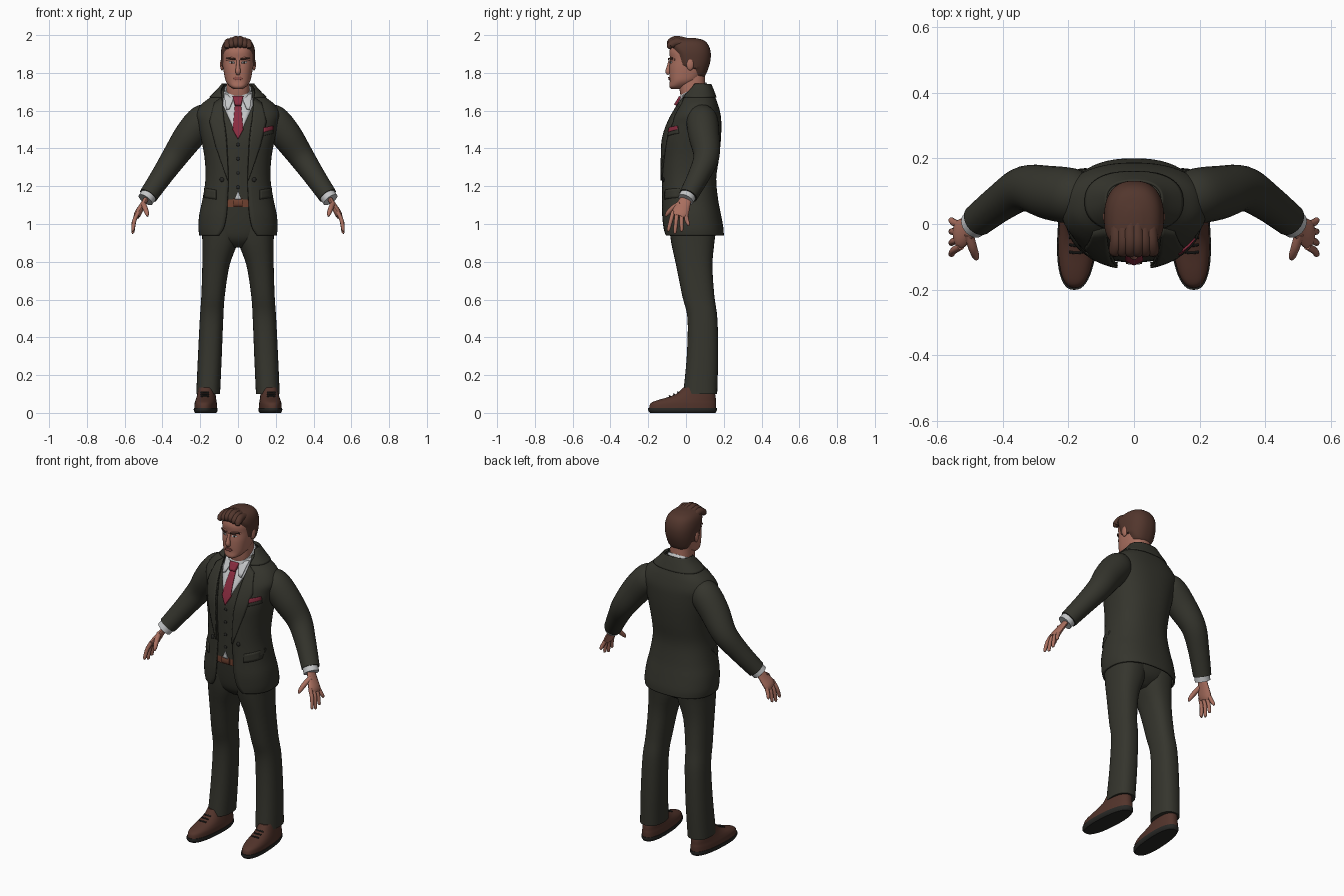
import bpy, bmesh, math
from mathutils import Vector

cube = bpy.data.objects.get("Cube")
if cube:
    bpy.data.objects.remove(cube)


def material(name, *rgb):
    m = bpy.data.materials.new(name)
    m.use_nodes = True
    m.diffuse_color = (*rgb, 1)
    node = next(n for n in m.node_tree.nodes if n.type == 'BSDF_PRINCIPLED')
    node.inputs["Base Color"].default_value = (*rgb, 1)
    return m


SUIT = material("dark olive cloth", .035, .035, .026)
SHIRT = material("shirt white", .55, .56, .57)
TIE = material("crimson silk", .25, .025, .05)
SKIN = material("skin", .4, .16, .115)
LIP = material("lip", .3, .09, .075)
HAIR = material("brown hair", .085, .037, .026)
LEATHER = material("brown leather", .085, .034, .024)
BELT = material("tan leather", .17, .055, .03)
DARK = material("near black", .02, .02, .018)


def build(name, verts, faces, mat, mirror=False, solid=0):
    """Make a smooth mesh object, optionally thickened and mirrored."""
    me = bpy.data.meshes.new(name)
    me.from_pydata(verts, [], faces)
    bm = bmesh.new()
    bm.from_mesh(me)
    bmesh.ops.recalc_face_normals(bm, faces=bm.faces)
    bm.to_mesh(me)
    bm.free()
    me.materials.append(mat)
    me.shade_smooth()
    me.set_sharp_from_angle(angle=math.radians(45))
    ob = bpy.data.objects.new(name, me)
    bpy.context.scene.collection.objects.link(ob)
    if solid:
        s = ob.modifiers.new("thickness", 'SOLIDIFY')
        s.thickness, s.offset = solid, 0
    if mirror:
        ob.modifiers.new("mirror", 'MIRROR').use_mirror_merge = False
    return ob


def spline(rows, steps=4):
    out, last = [], len(rows) - 1
    for i in range(last):
        pts = rows[max(i - 1, 0)], rows[i], rows[i + 1], rows[min(i + 2, last)]
        for k in range(steps):
            t = k / steps
            out.append([b + t / 2 * (c - a + t * (2 * a - 5 * b + 4 * c - d
                        + t * (3 * (b - c) + d - a))) for a, b, c, d in zip(*pts)])
    return out + [list(rows[-1])]


def skin_rings(name, rings, mat, closed=True, **kw):
    n = len(rings[0])
    verts = [p for r in rings for p in r]
    faces = [(i * n + k, i * n + (k + 1) % n, (i + 1) * n + (k + 1) % n, (i + 1) * n + k)
             for i in range(len(rings) - 1) for k in range(n if closed else n - 1)]
    if closed:
        faces += [tuple(range(n)), tuple(range(len(verts) - n, len(verts)))]
    return build(name, verts, faces, mat, **kw)


POWER = 2.4


def bend(v):
    return math.copysign(abs(v) ** (2 / POWER), v)


def loft(name, rows, mat, n=48, gap=False, tilt=0, warp=None, **kw):
    """Rows are height, half width, front, back, and front gap or centre x."""
    rings = []
    for z, w, f, b, e in spline(rows):
        cy, ry = (f + b) / 2, (b - f) / 2
        t0 = math.asin(min(e / w, 1) ** (POWER / 2)) if gap else 0
        ring = []
        for k in range(n + 1 if gap else n):
            t = t0 + (math.tau - 2 * t0) * k / n
            x, dy = w * bend(math.sin(t)), -ry * bend(math.cos(t))
            p = Vector((x + (0 if gap else e), cy + dy, z + tilt * dy))
            ring.append(warp(p) if warp else p)
        rings.append(ring)
    return skin_rings(name, rings, mat, closed=not gap, **kw)


def tube(name, path, mat, flat=1, ref=(0, 1, 0), n=16, **kw):
    """Sweep a circle along x, y, z, radius points; flat squashes it across ref."""
    pts, rings = spline(path, 5), []
    for i, p in enumerate(pts):
        a, b = pts[max(i - 1, 0)], pts[min(i + 1, len(pts) - 1)]
        d = (Vector(b[:3]) - Vector(a[:3])).normalized()
        side = Vector(ref) - d * d.dot(Vector(ref))
        side.normalize()
        up = d.cross(side) * flat
        rings.append([Vector(p[:3]) + p[3] * (side * math.cos(math.tau * k / n)
                      + up * math.sin(math.tau * k / n)) for k in range(n)])
    return skin_rings(name, rings, mat, **kw)


def ellipsoid(name, loc, size, mat, **kw):
    half = [math.pi * (i + .05) / 10.1 for i in range(11)]
    rings = [[Vector((loc[0] + size[0] * math.sin(a) * math.cos(math.tau * k / 16),
                      loc[1] + size[1] * math.sin(a) * math.sin(math.tau * k / 16),
                      loc[2] + size[2] * math.cos(a))) for k in range(16)] for a in half]
    return skin_rings(name, rings, mat, **kw)


def front_y(rows, x, z):
    rows = spline(rows)
    lo, hi = next(((a, b) for a, b in zip(rows, rows[1:]) if b[0] >= z), rows[-2:])
    t = max(0, min(1, (z - lo[0]) / (hi[0] - lo[0])))
    w, f, b = (lo[i] + t * (hi[i] - lo[i]) for i in (1, 2, 3))
    return (f + b) / 2 - (b - f) / 2 * (1 - min(abs(x) / w, 1) ** POWER) ** (1 / POWER)


def patch(name, left, right, rows, mat, off=.004, solid=.006, **kw):
    """Thin plate between two x, z edge lines, laid on the front of a loft."""
    grid = []
    for i in range(len(left) - 1):
        for k in range(5 if i == len(left) - 2 else 4):
            l, r = (Vector(e[i]).lerp(Vector(e[i + 1]), k / 4) for e in (left, right))
            row = [l.lerp(r, j / 6) for j in range(7)]
            grid.append([Vector((p.x, front_y(rows, p.x, p.y) - off, p.y)) for p in row])
    return skin_rings(name, grid, mat, closed=False, solid=solid, **kw)


def both(edge):
    return [(-x, z) for x, z in edge], edge


# Jacket shell, open at the front
coat = [(.94, .2, -.115, .195, .1), (.98, .205, -.12, .193, .075), (1.05, .2, -.125, .18, .06),
        (1.13, .183, -.125, .165, .055), (1.24, .167, -.125, .155, .05),
        (1.35, .172, -.125, .17, .055), (1.45, .19, -.12, .18, .06),
        (1.53, .207, -.095, .182, .07), (1.58, .217, -.07, .178, .08),
        (1.63, .19, -.04, .165, .085), (1.67, .14, -.015, .15, .085),
        (1.71, .1, .005, .135, .09), (1.74, .075, .03, .122, .074)]
loft("jacket", coat, SUIT, gap=True, solid=.01)
loft("jacket_collar", [(z, w + .008, f - .008, b + .008, g) for z, w, f, b, g in coat[-3:]],
     SUIT, gap=True, solid=.008)
patch("lapel", [(.085, 1.67), (.075, 1.56), (.06, 1.42), (.05, 1.24)],
      [(.125, 1.64), (.15, 1.54), (.12, 1.42), (.055, 1.23)], coat, SUIT, .009, .008, mirror=True)
patch("pocket_flap", [(.115, 1.18), (.115, 1.13)], [(.175, 1.19), (.178, 1.14)],
      coat, SUIT, .008, .009, mirror=True)
patch("breast_pocket", [(.13, 1.495), (.13, 1.465)], [(.185, 1.51), (.185, 1.48)],
      coat, SUIT, .007, .008)
patch("pocket_square", [(.135, 1.51), (.135, 1.485)], [(.185, 1.52), (.185, 1.5)],
      coat, TIE, .011, .006)
ellipsoid("jacket_button", (.085, front_y(coat, .085, 1.235) - .006, 1.235),
          (.012, .006, .012), DARK, mirror=True)

# Waistcoat, shirt front and tie
vest = [(z, w - .015, f + .008, b - .015, 0) for z, w, f, b, g in coat[3:-1]]
loft("waistcoat", vest, SUIT)
patch("shirt_front", *both([(.001, 1.45), (.035, 1.53), (.08, 1.63), (.075, 1.7)]), vest, SHIRT)
patch("shirt_hem", *both([(.001, 1.17), (.018, 1.13)]), vest, SHIRT)
patch("tie_blade", *both([(.001, 1.45), (.028, 1.5), (.015, 1.64)]), vest, TIE, .01, .008)
patch("tie_knot", *both([(.016, 1.628), (.028, 1.672)]), vest, TIE, .022, .02)
patch("shirt_collar_wing", [(.018, 1.675), (.045, 1.61)], [(.075, 1.69), (.062, 1.605)],
      vest, SHIRT, .014, .008, mirror=True)
loft("shirt_collar", [(1.68, .082, -.035, .12, 0), (1.7, .075, -.033, .114, 0),
                      (1.717, .069, -.028, .106, 0)], SHIRT, tilt=.5)
for i in range(4):
    z = 1.42 - i * .075
    ellipsoid(f"waistcoat_button_{i + 1}", (0, front_y(vest, 0, z) - .002, z),
              (.009, .005, .009), DARK)

# Trousers and belt
loft("trouser_leg", [(.1, .063, -.015, .165, .158), (.3, .063, .004, .17, .149),
                     (.5, .062, .008, .166, .14), (.62, .062, -.02, .15, .132),
                     (.78, .072, -.052, .14, .117), (.9, .093, -.078, .15, .096),
                     (1., .098, -.09, .16, .09), (1.11, .085, -.1, .14, .08)],
     SUIT, n=32, mirror=True)
loft("trouser_seat", [(.875, .03, -.03, .09, 0), (.92, .14, -.075, .145, 0),
                      (1., .18, -.095, .165, 0), (1.11, .165, -.108, .145, 0)], SUIT)
loft("belt", [(1.09, .166, -.113, .148, 0), (1.115, .167, -.114, .148, 0),
              (1.14, .166, -.114, .148, 0)], BELT)
tube("belt_buckle", [(-.025, -.114, 1.115, .008), (.025, -.114, 1.115, .008)], BELT, 2.7)

# Sleeves and cuffs
tube("sleeve", [(.14, .08, 1.57, .06), (.185, .085, 1.55, .083), (.255, .095, 1.47, .082),
                (.332, .108, 1.36, .069), (.4, .07, 1.26, .058), (.475, .012, 1.15, .05)],
     SUIT, n=28, mirror=True)
tube("shirt_cuff", [(.46, .02, 1.17, .043), (.49, -.002, 1.128, .043)], SHIRT, n=24, mirror=True)

# Hands
tube("palm", [(.48, .004, 1.145, .028), (.505, -.014, 1.1, .037), (.528, -.03, 1.06, .045),
              (.537, -.037, 1.04, .038)], SKIN, .42, mirror=True)
for i, (y, tip, z) in enumerate([(-.068, -.092, .962), (-.046, -.058, .95),
                                 (-.024, -.023, .96), (-.003, .012, .99)]):
    tube(f"finger_{i + 1}", [(.527, y, 1.065, .011), (.548, (y + tip) / 2, 1.02, .011),
                             (.556, tip, z + .01, .009), (.555, tip, z, .003)],
         SKIN, n=10, mirror=True)
tube("thumb", [(.503, -.03, 1.11, .014), (.492, -.07, 1.085, .014), (.482, -.098, 1.056, .011),
               (.479, -.107, 1.04, .004)], SKIN, n=10, ref=(1, 0, 0), mirror=True)


# Shoes, toes turned slightly outward
def toe_out(p):
    return Vector((p.x + .17 - .06 * p.y, p.y, p.z))


loft("shoe_sole", [(0, .054, -.19, .155, 0), (.012, .061, -.2, .163, 0),
                   (.026, .061, -.2, .163, 0)], DARK, warp=toe_out, mirror=True)
loft("shoe_upper", [(.024, .058, -.195, .16, 0), (.05, .057, -.188, .16, 0),
                    (.066, .054, -.155, .158, 0), (.085, .05, -.09, .157, 0),
                    (.105, .047, -.045, .153, 0), (.135, .043, -.015, .145, 0)],
     LEATHER, warp=toe_out, mirror=True)
for i in range(3):
    y, z = -.085 + i * .022, .088 + i * .01
    tube(f"lace_{i + 1}", [(.153, y, z, .004), (.175, y - .003, z + .002, .004),
                           (.197, y, z, .004)], DARK, n=8, mirror=True)

# Neck, head and face
loft("neck", [(1.64, .063, -.02, .108, 0), (1.72, .062, -.035, .102, 0),
              (1.8, .06, -.03, .1, 0)], SKIN)
head = [(1.715, .022, -.078, -.02, 0), (1.728, .043, -.088, .005, 0),
        (1.755, .064, -.086, .06, 0), (1.79, .073, -.088, .092, 0), (1.83, .079, -.088, .11, 0),
        (1.87, .082, -.084, .12, 0), (1.91, .082, -.088, .12, 0), (1.945, .073, -.078, .107, 0),
        (1.965, .053, -.056, .083, 0), (1.975, .02, -.015, .04, 0)]
loft("head", head, SKIN, n=64)
tube("nose", [(0, -.084, 1.866, .008), (0, -.091, 1.835, .01), (0, -.095, 1.808, .014),
              (0, -.088, 1.794, .01)], SKIN, ref=(1, 0, 0))
tube("brow_ridge", [(.012, -.079, 1.872, .007), (.035, -.075, 1.877, .008),
                    (.06, -.056, 1.87, .006)], SKIN, mirror=True)
patch("eyebrow", [(.014, 1.877), (.014, 1.869)], [(.058, 1.882), (.06, 1.875)],
      head, HAIR, .009, .006, mirror=True)
patch("eye", [(.02, 1.859), (.02, 1.851)], [(.046, 1.859), (.046, 1.852)],
      head, SHIRT, .002, .004, mirror=True)
ellipsoid("iris", (.033, front_y(head, .033, 1.855) - .003, 1.855), (.005, .003, .005),
          DARK, mirror=True)
patch("lips", *both([(.014, 1.763), (.025, 1.771), (.012, 1.779)]), head, LIP, .004, .006)
ellipsoid("ear", (.084, .022, 1.845), (.011, .02, .032), SKIN, mirror=True)

# Hair cap rises above the scalp inside the hairline and sinks below it elsewhere
HAIRLINE = [(1.7, .09), (1.77, .07), (1.82, .05), (1.835, -.015), (1.9, -.035),
            (1.93, -.065), (1.95, -.12), (2, -.12)]


def grow(p):
    (za, ya), (zb, yb) = next(s for s in zip(HAIRLINE, HAIRLINE[1:]) if s[1][0] >= p.z)
    line = ya + (yb - ya) * (p.z - za) / (zb - za)
    lift = max(-.07, min(.1, 4 * min(p.y - line, p.z - 1.765)))
    centre = Vector((0, .02, 1.87))
    return centre + (p - centre) * (1 + lift)


loft("hair_cap", head, HAIR, n=96, warp=grow)
for i in range(6):
    x = (i - 2.5) * .023
    drop = abs(x) * .3
    tube(f"hair_lock_{i + 1}", [(x, -.075, 1.938, .01), (x, -.084, 1.96 - drop, .019),
                                (x * .9, -.055, 1.977 - drop, .022),
                                (x * .9, -.01, 1.972 - drop, .02),
                                (x * .9 + .01, .04, 1.965 - drop, .013)],
         HAIR, ref=(1, 0, 0), n=12)
